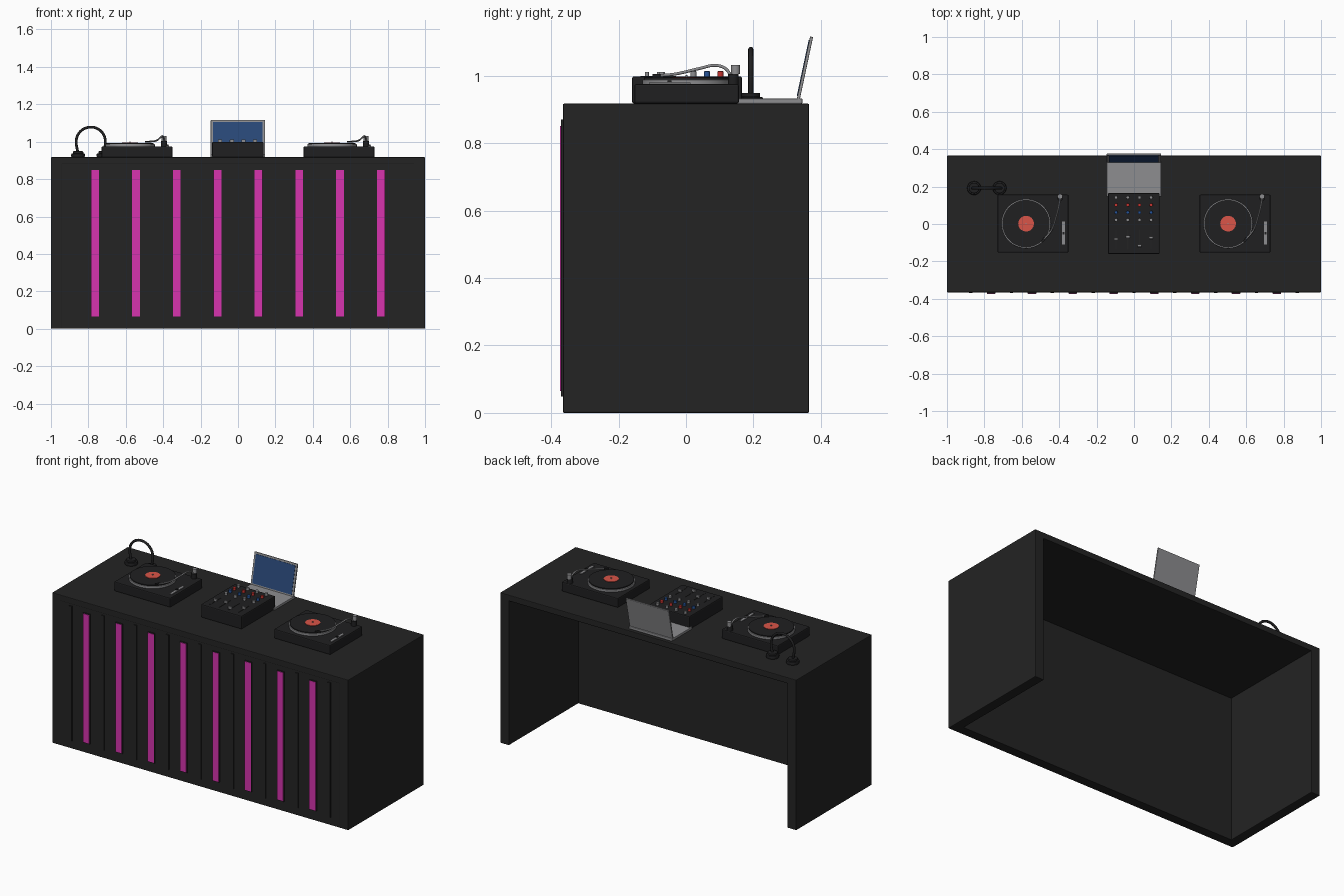
import bpy, bmesh, math
from mathutils import Matrix, Vector

if "Cube" in bpy.data.objects:
    bpy.data.objects.remove(bpy.data.objects["Cube"])


def material(name, rgb):
    m = bpy.data.materials.new(name)
    m.diffuse_color = (*rgb, 1)
    m.use_nodes = True
    m.node_tree.nodes["Principled BSDF"].inputs["Base Color"].default_value = m.diffuse_color
    return m


BLACK = material("booth_black", (0.017, 0.017, 0.017))
GEAR = material("gear_black", (0.014, 0.014, 0.015))
PINK = material("neon_pink", (0.68, 0.033, 0.43))
SILVER = material("silver", (0.27, 0.27, 0.28))
LABEL = material("label_red", (0.70, 0.09, 0.065))
SCREEN = material("screen_blue", (0.022, 0.065, 0.185))
RED = material("knob_red", (0.58, 0.035, 0.03))
BLUE = material("knob_blue", (0.02, 0.09, 0.32))


def finish(name, bm, mat, bevel=0, segments=2, matrix=None):
    if matrix:
        bm.transform(matrix)
    mesh = bpy.data.meshes.new(name)
    bm.to_mesh(mesh)
    bm.free()
    ob = bpy.data.objects.new(name, mesh)
    bpy.context.collection.objects.link(ob)
    mesh.materials.append(mat)
    if bevel:
        mod = ob.modifiers.new("bevel", "BEVEL")
        mod.width, mod.segments = bevel, segments
    return ob


def box(name, x, y, z, mat, bevel=0, matrix=None):
    """Box from (min, max) pairs."""
    bm = bmesh.new()
    bmesh.ops.create_cube(bm, size=1)
    lo, hi = Vector((x[0], y[0], z[0])), Vector((x[1], y[1], z[1]))
    bm.transform(Matrix.Translation((lo + hi) / 2) @ Matrix.Diagonal((*(hi - lo), 1)))
    return finish(name, bm, mat, bevel, matrix=matrix)


def disc(name, x, y, z, r, mat, sides=48, bevel=0):
    """Upright cylinder between two heights."""
    bm = bmesh.new()
    bmesh.ops.create_cone(bm, cap_ends=True, segments=sides, radius1=r, radius2=r,
                          depth=z[1] - z[0])
    bm.transform(Matrix.Translation((x, y, (z[0] + z[1]) / 2)))
    for f in bm.faces:
        f.smooth = abs(f.normal.z) < 0.5
    for e in bm.edges:
        e.smooth = not any(abs(f.normal.z) > 0.5 for f in e.link_faces)
    ob = finish(name, bm, mat)
    if bevel:
        mod = ob.modifiers.new("bevel", "BEVEL")
        mod.width, mod.segments, mod.limit_method = bevel, 2, "ANGLE"
    return ob


def tube(name, points, r, mat):
    """Round tube along a smooth path."""
    cu = bpy.data.curves.new(name, "CURVE")
    cu.dimensions, cu.bevel_depth, cu.bevel_resolution = "3D", r, 3
    cu.use_fill_caps = True
    cu.resolution_u = 8
    sp = cu.splines.new("BEZIER")
    sp.bezier_points.add(len(points) - 1)
    for bp, p in zip(sp.bezier_points, points):
        bp.co = p
        bp.handle_left_type = bp.handle_right_type = "AUTO"
    ob = bpy.data.objects.new(name, cu)
    bpy.context.collection.objects.link(ob)
    cu.materials.append(mat)
    return ob


TOP = 0.917
Y0, Y1 = -0.365, 0.365

# Booth: table top, front panel and two sides, open at the back
box("table_top", (-1, 1), (Y0, Y1), (TOP - 0.037, TOP), BLACK, 0.004)
box("front_panel", (-0.995, 0.995), (Y0 + 0.001, Y0 + 0.06), (0, TOP - 0.03), BLACK, 0.003)
for side, s in (("left", -1), ("right", 1)):
    box(side + "_side_panel", sorted((s * 0.94, s)), (Y0, Y1), (0, TOP - 0.004), BLACK, 0.004)

# Front decoration: light strips in housings and slim ribs between them
STEP = 0.2182
for i in range(8):
    x = (i - 3.5) * STEP
    box("light_housing", (x - 0.023, x + 0.023), (Y0 - 0.006, Y0 + 0.01), (0.062, 0.853), BLACK)
    box("light_strip", (x - 0.021, x + 0.021), (Y0 - 0.009, Y0 - 0.004), (0.065, 0.85), PINK)
for i in range(9):
    x = (i - 4) * STEP
    box("front_rib", (x - 0.009, x + 0.009), (Y0 - 0.005, Y0 + 0.01), (0.048, 0.87), BLACK)


# Turntables
def turntable(side, cx):
    n = side + "_turntable_"
    px = cx - 0.037
    box(n + "base", (cx - 0.19, cx + 0.19), (-0.153, 0.157), (TOP, 0.975), GEAR, 0.006)
    disc(n + "platter", px, 0.002, (0.97, 0.988), 0.132, SILVER, 64, 0.002)
    disc(n + "record", px, 0.002, (0.985, 0.994), 0.1265, GEAR, 64)
    disc(n + "record_label", px, 0.002, (0.99, 0.9965), 0.042, LABEL, 40)
    disc(n + "spindle", px, 0.002, (0.99, 1.002), 0.003, SILVER, 12)
    disc(n + "arm_pivot", cx + 0.145, 0.14, (0.97, 1.005), 0.016, GEAR, 24)
    disc(n + "counterweight", cx + 0.145, 0.147, (1.004, 1.031), 0.0135, SILVER, 24)
    path = [(0.145, 0.133, 1.0), (0.142, 0.118, 1.02), (0.137, 0.09, 1.03),
            (0.124, 0.04, 1.021), (0.1, -0.03, 1.005), (0.062, -0.078, 1.0)]
    tube(n + "tonearm", [(cx + x, y, z) for x, y, z in path], 0.0045, SILVER)
    turn = Matrix.Translation((cx + 0.056, -0.084, 1.0)) @ Matrix.Rotation(math.radians(-38), 4, "Z")
    box(n + "headshell", (-0.007, 0.007), (-0.014, 0.014), (-0.004, 0.004), GEAR, 0, turn)
    box(n + "pitch_plate", (cx + 0.155, cx + 0.171), (-0.11, 0.013), (0.974, 0.979), SILVER)
    box(n + "pitch_slider", (cx + 0.158, cx + 0.168), (-0.055, -0.043), (0.978, 0.985), GEAR)


turntable("left", -0.54)
turntable("right", 0.54)

# Mixer with four rows of knobs and four faders
box("mixer_body", (-0.139, 0.137), (-0.16, 0.166), (TOP, 0.998), GEAR, 0.006)
for i, fader_y in enumerate((-0.08, -0.068, -0.116, -0.073)):
    x = (i - 1.5) * 0.0625 - 0.002
    for row, (y, mat) in enumerate(((0.142, SILVER), (0.102, RED), (0.062, BLUE), (0.022, SILVER))):
        disc(f"mixer_knob_{row}", x, y, (0.996, 1.013), 0.009, mat, 20, 0.0015)
    box("fader_slot", (x - 0.003, x + 0.003), (-0.135, -0.03), (0.997, 0.9995), BLACK)
    box("fader_cap", (x - 0.011, x + 0.011), (fader_y - 0.006, fader_y + 0.006),
        (0.998, 1.011), SILVER, 0.0015)

# Laptop
box("laptop_base", (-0.146, 0.144), (0.147, 0.345), (TOP, 0.932), SILVER, 0.003)
tilt = Matrix.Translation((0, 0.329, 0.928)) @ Matrix.Rotation(math.radians(-12), 4, "X")
box("laptop_lid", (-0.146, 0.144), (-0.001, 0.008), (0, 0.192), SILVER, 0.002, tilt)
box("laptop_screen", (-0.134, 0.132), (-0.003, 0.002), (0.012, 0.181), SCREEN, 0, tilt)

# Headphones: two cups on the table joined by an upright band
HX, HY = -0.787, 0.192
for side, s in (("left", -1), ("right", 1)):
    x = HX + s * 0.068
    disc(f"{side}_ear_pad", x, HY, (TOP, 0.937), 0.037, GEAR, 32, 0.006)
    disc(f"{side}_ear_cup", x, HY, (0.935, 0.949), 0.028, GEAR, 32, 0.004)
band = [(HX - 0.07, HY, 0.945)]
for k in range(9):
    a = math.pi * (1 - k / 8)
    band.append((HX + 0.078 * math.cos(a), HY, 1.0 + 0.078 * math.sin(a)))
band.append((HX + 0.07, HY, 0.945))
tube("headband", band, 0.0075, GEAR)
